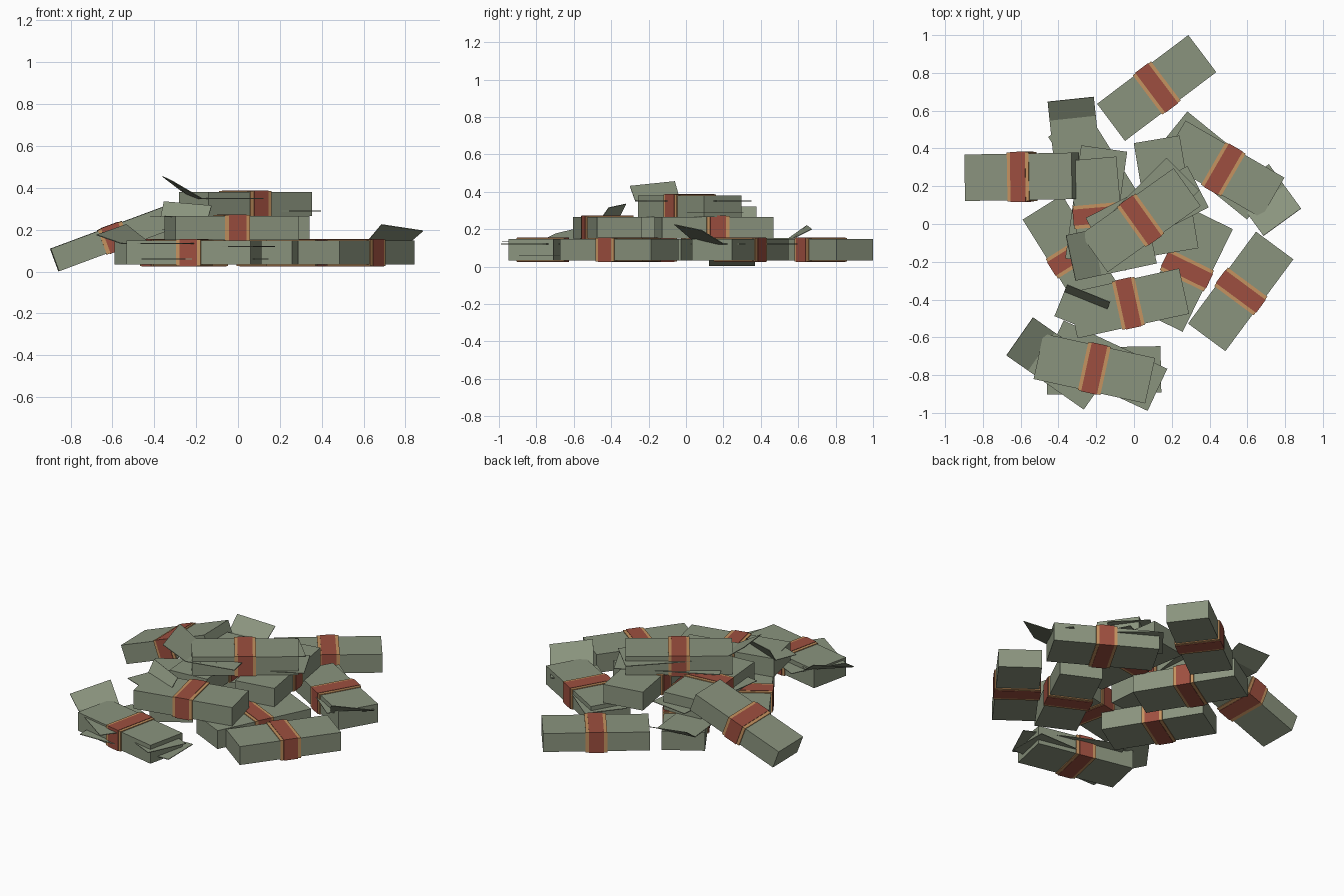
import bpy, math
from mathutils import Matrix, Vector

if "Cube" in bpy.data.objects:
    bpy.data.objects.remove(bpy.data.objects["Cube"])

def mat(name, rgb):
    m = bpy.data.materials.new(name)
    m.diffuse_color = (*rgb, 1)
    m.use_nodes = True
    m.node_tree.nodes["Principled BSDF"].inputs["Base Color"].default_value = m.diffuse_color
    return m

GREEN = mat("paper_green", (0.255, 0.295, 0.208))
RED = mat("band_red", (0.34, 0.078, 0.05))
ORANGE = mat("band_edge_orange", (0.56, 0.29, 0.115))

L, W, H = 0.605, 0.246, 0.115      # size of one bundle
LEVEL = (0.0905, 0.2075, 0.3235)   # centre height of each layer

def mesh_object(name, verts, faces, m):
    me = bpy.data.meshes.new(name)
    me.from_pydata(verts, [], faces)
    me.materials.append(m)
    o = bpy.data.objects.new(name, me)
    bpy.context.collection.objects.link(o)
    return o

def box(name, size, m, matrix):
    v = [matrix @ Vector((x * size[0] / 2, y * size[1] / 2, z * size[2] / 2))
         for x in (-1, 1) for y in (-1, 1) for z in (-1, 1)]
    f = [(0, 1, 3, 2), (4, 6, 7, 5), (0, 4, 5, 1), (2, 3, 7, 6), (0, 2, 6, 4), (1, 5, 7, 3)]
    return mesh_object(name, v, f, m)

def placed(x, y, z, angle, tilt=0):
    return (Matrix.Translation((x, y, z)) @ Matrix.Rotation(math.radians(angle), 4, 'Z')
            @ Matrix.Rotation(math.radians(-tilt), 4, 'Y'))

# Banded bundle: paper block, wide orange sleeve, narrower red sleeve
def bundle(name, x, y, z, angle, tilt=0):
    m = placed(x, y, z, angle, tilt)
    box(name + "_paper", (L, W, H), GREEN, m)
    box(name + "_band_edge", (0.122, W + 0.014, H + 0.010), ORANGE, m)
    box(name + "_band", (0.085, W + 0.020, H + 0.015), RED, m)

# Loose flat note sticking out of a bundle
def note(name, x, y, z, angle):
    box(name, (L, W, 0.004), GREEN, placed(x, y, z, angle))

# Note bent upward at its free end; (x, y) is the middle of the free edge
def bent_note(name, x, y, angle, proj, flat, z0, z_left, z_right):
    a = math.radians(angle)
    out, left = Vector((math.cos(a), math.sin(a), 0)), Vector((-math.sin(a), math.cos(a), 0))
    tip = Vector((x, y, 0))
    verts = []
    for back, zl, zr in ((0, z_left, z_right), (proj, z0, z0), (proj + flat, z0, z0)):
        for s, z in ((1, zl), (-1, zr)):
            verts.append(tip - out * back + left * s * W / 2 + Vector((0, 0, z)))
    o = mesh_object(name, verts, [(0, 2, 3, 1), (2, 4, 5, 3)], GREEN)
    mod = o.modifiers.new("thickness", 'SOLIDIFY')
    mod.thickness, mod.offset = 0.004, 0

# Bottom layer
bundle("back_bundle", 0.12, 0.72, LEVEL[0], 37)
bundle("right_bundle", 0.565, -0.357, LEVEL[0], 53.5)
bundle("front_bundle", -0.21, -0.765, LEVEL[0], -12.3)
bundle("back_right_bundle", 0.473, 0.29, LEVEL[0], -30)
bundle("inner_left_bundle", -0.325, -0.168, LEVEL[0], -58)
bundle("inner_back_bundle", -0.19, 0.27, LEVEL[0], -58)
bundle("inner_right_bundle", 0.28, -0.245, LEVEL[0], 64)
# Middle layer
bundle("middle_front_bundle", -0.03, -0.42, LEVEL[1], 12.4)
bundle("middle_right_bundle", 0.17, 0.15, LEVEL[1], 99.5)
bundle("middle_left_bundle", -0.19, 0.045, LEVEL[1], 95)
# Top bundle and leaning bundle
bundle("top_bundle", 0.035, 0.02, LEVEL[2], 35.5)
bundle("leaning_bundle", -0.593, 0.25, 0.161, 1, 20.4)

# Fanned notes
for i, n in enumerate((
        (-0.15, -0.75, 0.12, -25), (-0.16, -0.775, 0.06, 1),
        (0.07, 0.06, 0.29, 27), (0.045, 0.05, 0.35, 45),
        (0.44, 0.31, 0.12, -39), (-0.20, 0.10, 0.20, 82))):
    note("loose_note_%d" % (i + 1), *n)

# Notes with a raised end
bent_note("front_bent_note", -0.605, -0.595, 145, 0.14, 0.36, 0.135, 0.175, 0.225)
bent_note("right_bent_note", 0.785, 0.01, -54, 0.15, 0.14, 0.12, 0.195, 0.225)
bent_note("back_bent_note", -0.335, 0.66, 96, 0.10, 0.32, 0.150, 0.22, 0.20)
bent_note("top_bent_note", -0.335, -0.18, 192, 0.14, 0.30, 0.35, 0.43, 0.455)
bent_note("middle_bent_note", -0.24, -0.367, 68, 0.04, 0.14, 0.262, 0.335, 0.315)
